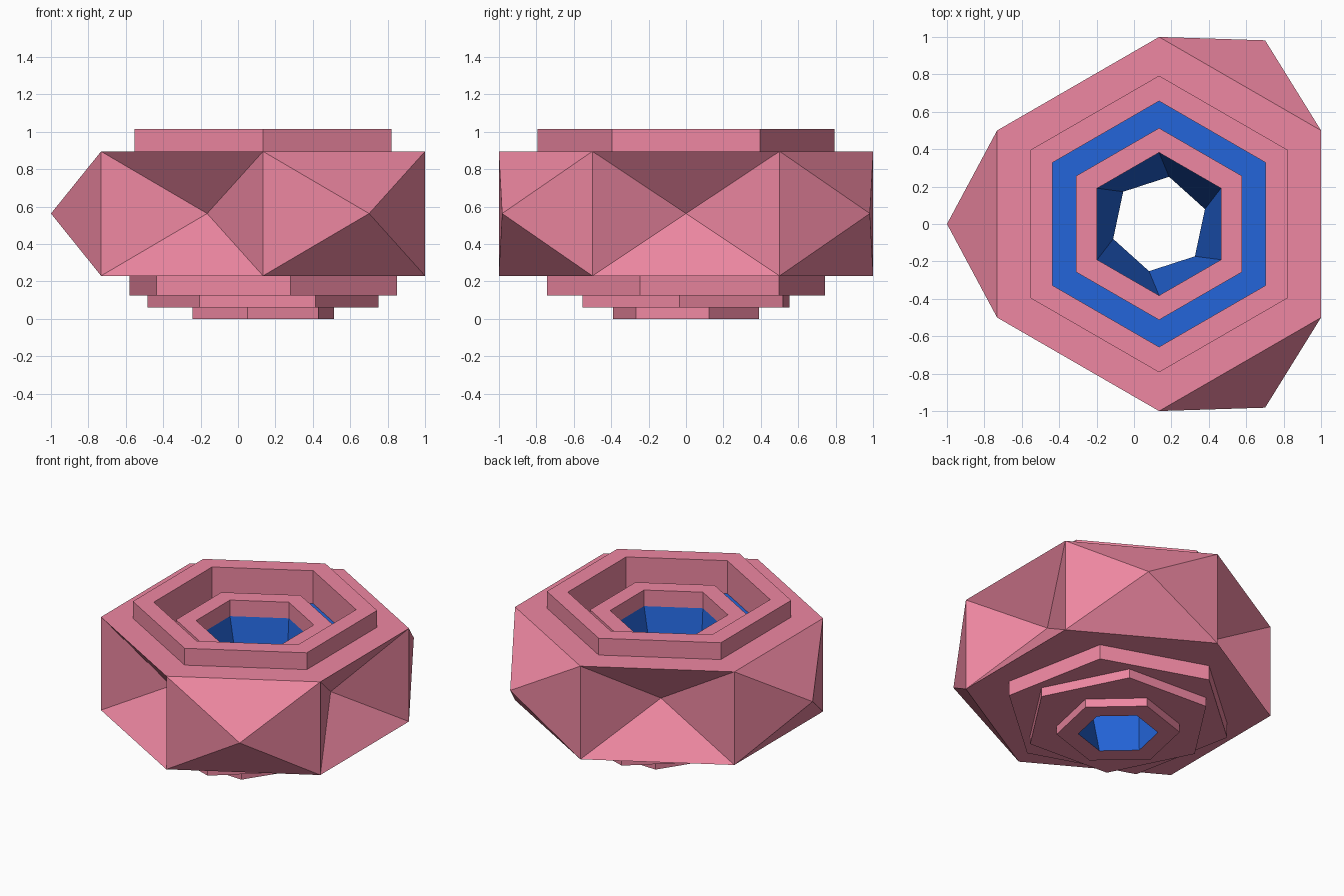
import bpy, bmesh
from math import cos, sin, radians

if "Cube" in bpy.data.objects:
    bpy.data.objects.remove(bpy.data.objects["Cube"])

CX = 0.134  # centre of the hexagons


def material(name, rgb):
    m = bpy.data.materials.new(name)
    m.diffuse_color = (*rgb, 1)
    m.use_nodes = True
    m.node_tree.nodes["Principled BSDF"].inputs["Base Color"].default_value = m.diffuse_color
    return m


pink = material("pink", (0.86, 0.245, 0.36))
blue = material("blue", (0.017, 0.13, 0.70))


def hexagon(bm, r, deg, z):
    return [bm.verts.new((CX + r * cos(radians(deg + 60 * i)),
                          r * sin(radians(deg + 60 * i)), z)) for i in range(6)]


def bridge(bm, a, b):
    for i in range(6):
        j = (i + 1) % 6
        bm.faces.new((a[i], a[j], b[j], b[i]))


def finish(bm, name, mat):
    me = bpy.data.meshes.new(name)
    bm.to_mesh(me)
    bm.free()
    me.materials.append(mat)
    ob = bpy.data.objects.new(name, me)
    bpy.context.collection.objects.link(ob)


def loft(name, mat, profile):
    """Skin hexagons given as (radius, start angle, height)."""
    bm = bmesh.new()
    loops = [hexagon(bm, *p) for p in profile]
    for a, b in zip(loops, loops[1:]):
        bridge(bm, a, b)
    finish(bm, name, mat)


# Twisted stepped base, up to the underside of the body
loft("stepped_base", pink, [
    (0.258, 18, 0), (0.398, 18, 0), (0.398, 18, 0.06),
    (0.619, -3.2, 0.06), (0.619, -3.2, 0.125),
    (0.756, -18.9, 0.125), (0.756, -18.9, 0.23), (1.0, -30, 0.23)])

# Faceted body: sides alternate between dented and raised pyramids
bm = bmesh.new()
low, high = hexagon(bm, 1, -30, 0.23), hexagon(bm, 1, -30, 0.895)
for i in range(6):
    j = (i + 1) % 6
    r = 1.134 if i % 2 else 0.598
    tip = bm.verts.new((CX + r * cos(radians(60 * i)), r * sin(radians(60 * i)), 0.563))
    quad = (low[i], low[j], high[j], high[i])
    for k in range(4):
        bm.faces.new((quad[k], quad[(k + 1) % 4], tip))
finish(bm, "body_sides", pink)

# Shoulder and raised outer rim
loft("top_rim", pink, [
    (1.0, -30, 0.895), (0.793, -30, 0.895), (0.793, -30, 1.015),
    (0.657, -30, 1.015), (0.657, -30, 0.78)])

# Inner ring around the opening
loft("inner_ring", pink, [
    (0.513, -30, 0.78), (0.513, -30, 0.895), (0.382, -30, 0.895), (0.382, -30, 0.78)])

# Blue channel floor and twisted funnel through the middle
loft("blue_funnel", blue, [
    (0.657, -30, 0.78), (0.513, -30, 0.78)])
loft("blue_bore", blue, [
    (0.382, -30, 0.78), (0.258, -42, 0)])
